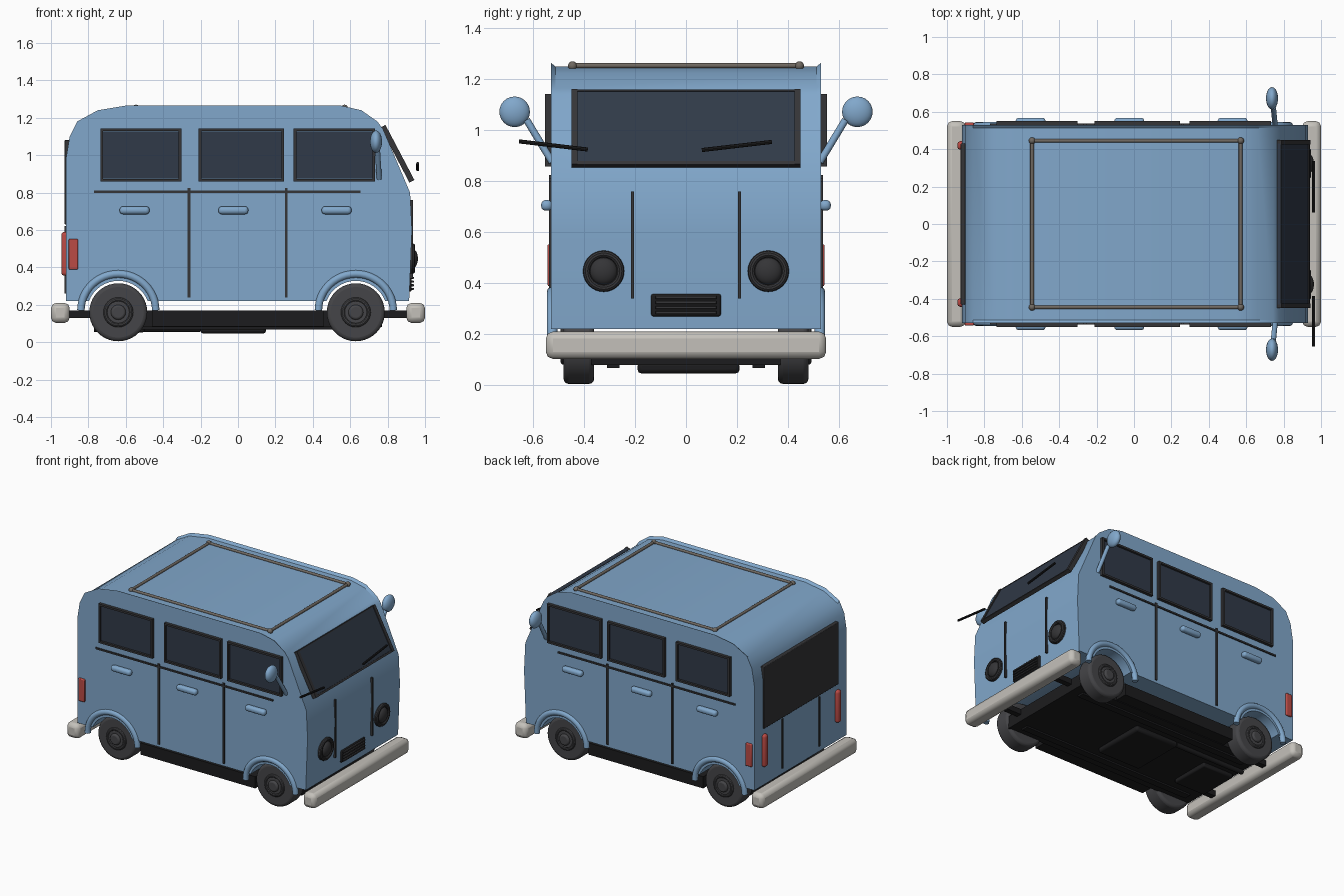
import bpy, bmesh
from math import pi, sin, cos, atan2, hypot, radians
from mathutils import Vector

if "Cube" in bpy.data.objects:
    bpy.data.objects.remove(bpy.data.objects["Cube"])

def mat(name, c):
    m = bpy.data.materials.new(name)
    m.diffuse_color = (*c, 1)
    m.use_nodes = True
    m.node_tree.nodes["Principled BSDF"].inputs["Base Color"].default_value = m.diffuse_color
    return m

BLUE = mat("blue_paint", (0.22, 0.39, 0.60))
DARK = mat("dark_trim", (0.035, 0.035, 0.038))
BLACK = mat("black_rubber", (0.012, 0.012, 0.013))
GLASS = mat("tinted_glass", (0.03, 0.042, 0.065))
TYRE = mat("tyre_rubber", (0.06, 0.06, 0.065))
RED = mat("red_lens", (0.5, 0.07, 0.06))
CREAM = mat("bumper_cream", (0.55, 0.53, 0.49))
RAIL = mat("rail_brown", (0.16, 0.14, 0.12))

def finish(o, name, m, bevel=0, segs=2):
    o.name = name
    o.data.materials.append(m)
    if bevel:
        b = o.modifiers.new("bevel", 'BEVEL')
        b.width, b.segments, b.limit_method = bevel, segs, 'ANGLE'
    return o

def box(name, x, y, z, m, bevel=0, rot=(0, 0, 0), segs=2):
    """Box from (min, max) ranges on each axis."""
    r = (x, y, z)
    bpy.ops.mesh.primitive_cube_add(size=1, location=[(a + b) / 2 for a, b in r], rotation=rot)
    o = bpy.context.object
    o.scale = [b - a for a, b in r]
    bpy.ops.object.transform_apply(location=False, rotation=False, scale=True)
    return finish(o, name, m, bevel, segs)

def rod(name, p, q, r, m, bevel=0, sides=16, segs=3):
    p, q = Vector(p), Vector(q)
    bpy.ops.mesh.primitive_cylinder_add(radius=r, depth=(q - p).length, vertices=sides, location=(p + q) / 2)
    o = bpy.context.object
    o.rotation_euler = (q - p).to_track_quat('Z', 'Y').to_euler()
    return finish(o, name, m, bevel, segs)

def ball(name, loc, scale, m):
    bpy.ops.mesh.primitive_uv_sphere_add(segments=24, ring_count=12, radius=1, location=loc)
    o = bpy.context.object
    o.scale = scale
    return finish(o, name, m)

def ring(name, loc, R, r, m, rot):
    bpy.ops.mesh.primitive_torus_add(major_radius=R, minor_radius=r, major_segments=32,
                                     minor_segments=10, location=loc, rotation=rot)
    return finish(bpy.context.object, name, m)

WHEELS = (-0.64, 0.63)
WZ = 0.16

# body shell: side profile with wheel openings, slightly dished across the roof
top = [(0.915, 0.22), (0.93, 0.6), (0.92, 0.8), (0.775, 1.14), (0.745, 1.18), (0.66, 1.24), (0.55, 1.265),
       (-0.6, 1.265), (-0.75, 1.24), (-0.86, 1.18), (-0.9, 1.1), (-0.92, 0.98), (-0.92, 0.22)]
prof = list(top)
R = 0.168
a0 = pi - atan2(0.22 - WZ, (R * R - (0.22 - WZ) ** 2) ** 0.5)
for wx in WHEELS:
    for i in range(17):
        a = a0 + (pi - 2 * a0) * i / 16
        prof.append((wx + R * cos(a), WZ + R * sin(a)))
bm = bmesh.new()
rings = []
for y in (-0.53, -0.512, 0.512, 0.53):
    dip = 0.016 if abs(y) < 0.52 else 0
    rings.append([bm.verts.new((x, y, z - (dip if z > 1.15 else 0))) for x, z in prof])
n = len(prof)
for a, b in zip(rings, rings[1:]):
    for i in range(n):
        j = (i + 1) % n
        bm.faces.new((a[i], a[j], b[j], b[i]))
bm.faces.new(rings[0])
bm.faces.new(rings[-1])
bmesh.ops.recalc_face_normals(bm, faces=bm.faces)
me = bpy.data.meshes.new("body_shell")
bm.to_mesh(me)
bm.free()
o = bpy.data.objects.new("body_shell", me)
bpy.context.collection.objects.link(o)
finish(o, "body_shell", BLUE)

def yr(s, a, b):
    return tuple(sorted((s * a, s * b)))

for s in (-1, 1):
    # wheels, hubs and arch trims
    for wx in WHEELS:
        rod("tyre", (wx, s * 0.36, WZ), (wx, s * 0.48, WZ), 0.155, TYRE, 0.02, 40)
        ring("hub_ring", (wx, s * 0.48, WZ), 0.068, 0.012, TYRE, (pi / 2, 0, 0))
        rod("hub_disc", (wx, s * 0.47, WZ), (wx, s * 0.49, WZ), 0.06, TYRE, 0.005, 24)
        rod("hub_cap", (wx, s * 0.47, WZ), (wx, s * 0.505, WZ), 0.04, TYRE, 0.012, 24)
        cu = bpy.data.curves.new("wheel_arch", 'CURVE')
        cu.dimensions = '3D'
        cu.bevel_depth, cu.bevel_resolution, cu.use_fill_caps = 0.021, 3, True
        sp = cu.splines.new('POLY')
        sp.points.add(24)
        for i, p in enumerate(sp.points):
            a = pi * i / 24
            p.co = (wx + 0.2 * cos(a), s * 0.525, 0.17 + 0.195 * sin(a), 1)
        o = bpy.data.objects.new("wheel_arch", cu)
        bpy.context.collection.objects.link(o)
        cu.materials.append(BLUE)
    # side windows
    for a, b in ((-0.735, -0.303), (-0.21, 0.247), (0.298, 0.732)):
        t = 0.014
        box("window_glass", (a + t, b - t), yr(s, 0.52, 0.54), (0.874, 1.126), GLASS)
        for zz in ((0.858, 0.872), (1.128, 1.142)):
            box("window_frame_bar", (a, b), yr(s, 0.52, 0.552), zz, DARK)
        for xx in ((a, a + t), (b - t, b)):
            box("window_frame_post", xx, yr(s, 0.52, 0.552), (0.858, 1.142), DARK)
    # trim lines and door handles
    box("belt_trim", (-0.77, 0.655), yr(s, 0.52, 0.538), (0.798, 0.81), DARK)
    for x in (-0.262, 0.258):
        box("door_seam", (x - 0.007, x + 0.007), yr(s, 0.52, 0.538), (0.24, 0.825), DARK)
    for x in (-0.553, -0.025, 0.527):
        box("door_handle", (x - 0.08, x + 0.08), yr(s, 0.525, 0.568), (0.684, 0.726), BLUE, 0.018, segs=4)
    # tail lamps
    box("side_marker", (-0.905, -0.856), yr(s, 0.51, 0.543), (0.388, 0.553), RED, 0.006)
    box("tail_lamp", (-0.945, -0.905), yr(s, 0.397, 0.443), (0.355, 0.59), RED, 0.018, segs=4)
    # mirrors
    rod("mirror_arm", (0.755, s * 0.525, 0.875), (0.745, s * 0.625, 1.04), 0.014, BLUE)
    ball("mirror_head", (0.738, s * 0.672, 1.072), (0.032, 0.06, 0.06), BLUE)
    # headlamps and nose and tail seams
    y = s * 0.323
    rod("headlamp_base", (0.9, y, 0.447), (0.936, y, 0.447), 0.08, DARK, 0.006, 32)
    ring("headlamp_ring", (0.934, y, 0.447), 0.067, 0.014, DARK, (0, pi / 2, 0))
    ball("headlamp_lens", (0.93, y, 0.447), (0.032, 0.054, 0.054), DARK)
    box("nose_seam", (0.9, 0.936), (s * 0.21 - 0.006, s * 0.21 + 0.006), (0.34, 0.76), DARK)
    box("tail_seam", (-0.928, -0.91), (s * 0.21 - 0.006, s * 0.21 + 0.006), (0.26, 0.62), DARK)
    # bumpers
    box("bumper", yr(s, 0.9, 1.0), (-0.55, 0.55), (0.103, 0.21), CREAM, 0.028)
    box("bumper_bracket", yr(s, 0.7, 0.93), (-0.28, -0.24), (0.13, 0.17), BLACK)
    box("bumper_bracket", yr(s, 0.7, 0.93), (0.24, 0.28), (0.13, 0.17), BLACK)
    # long roof rails
    rod("roof_rail_long", (-0.545, s * 0.445, 1.253), (0.57, s * 0.445, 1.253), 0.01, RAIL)
    for x in (-0.545, 0.57):
        ball("rail_corner", (x, s * 0.445, 1.252), (0.018, 0.018, 0.018), RAIL)
for x in (-0.545, 0.57):
    rod("roof_rail_cross", (x, -0.445, 1.253), (x, 0.445, 1.253), 0.01, RAIL)

# windscreen, tilted to the nose slope
p, q = (0.93, 0.86), (0.775, 1.155)
L, tilt = hypot(p[0] - q[0], p[1] - q[1]), -atan2(p[0] - q[0], q[1] - p[1])
cx, cz = (p[0] + q[0]) / 2, (p[1] + q[1]) / 2
def slab(name, th, y0, y1, v0, v1, m):
    off = (v0 + v1) / 2
    x, z, h = cx + sin(tilt) * off, cz + cos(tilt) * off, (v1 - v0) / 2
    box(name, (x - th / 2, x + th / 2), (y0, y1), (z - h, z + h), m, rot=(0, tilt, 0))
slab("windscreen_glass", 0.018, -0.43, 0.43, -L / 2, L / 2, GLASS)
slab("windscreen_post", 0.03, -0.45, -0.425, -L / 2, L / 2, DARK)
slab("windscreen_post", 0.03, 0.425, 0.45, -L / 2, L / 2, DARK)
slab("windscreen_sill", 0.026, -0.45, 0.45, -L / 2, -L / 2 + 0.014, DARK)
slab("windscreen_header", 0.022, -0.45, 0.45, L / 2 - 0.008, L / 2, DARK)

# wipers
rod("wiper", (0.961, -0.655, 0.956), (0.961, -0.385, 0.924), 0.008, BLACK, sides=8)
rod("wiper", (0.961, 0.062, 0.922), (0.961, 0.337, 0.954), 0.008, BLACK, sides=8)

# rear window
box("rear_window", (-0.928, -0.9), (-0.43, 0.43), (0.63, 1.08), DARK, 0.004)

# front grille
box("grille_back", (0.9, 0.928), (-0.137, 0.137), (0.27, 0.358), BLACK, 0.008)
for i in range(4):
    z = 0.285 + i * 0.0195
    box("grille_slat", (0.91, 0.94), (-0.12, 0.12), (z - 0.006, z + 0.006), DARK, 0.003)

# chassis and underbody
box("chassis", (-0.77, 0.77), (-0.37, 0.37), (0.08, 0.17), BLACK)
for s in (-1, 1):
    box("chassis_sill", (-0.46, 0.46), yr(s, 0.36, 0.46), (0.085, 0.17), BLACK)
    box("frame_rail", (-0.7, 0.7), yr(s, 0.26, 0.31), (0.068, 0.09), BLACK)
for wx in WHEELS:
    rod("axle", (wx, -0.4, WZ), (wx, 0.4, WZ), 0.03, BLACK)
box("floor_pan", (-0.2, 0.15), (-0.19, 0.21), (0.046, 0.09), BLACK, 0.015)
rod("exhaust_pipe", (-0.77, 0.19, 0.072), (-0.2, 0.19, 0.072), 0.018, BLACK)
box("engine_sump", (-0.75, -0.5), (-0.18, 0.12), (0.052, 0.09), BLACK, 0.01)

bpy.ops.object.select_all(action='DESELECT')
for o in bpy.data.objects:
    if o.type == 'MESH':
        o.select_set(True)
        bpy.context.view_layer.objects.active = o
bpy.ops.object.shade_smooth_by_angle(angle=radians(32))
